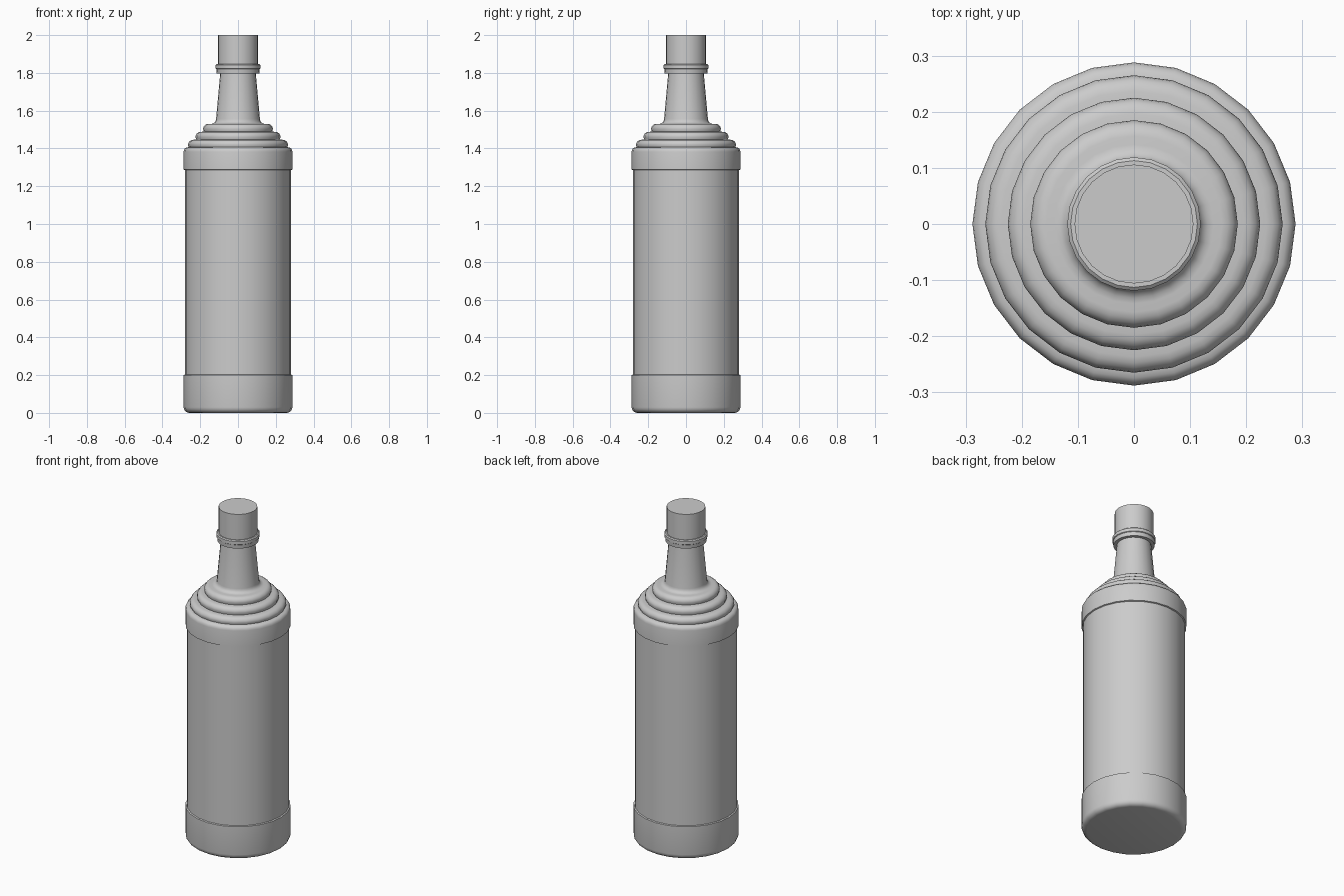
import bpy, bmesh, math

cube = bpy.data.objects.get("Cube")
if cube:
    bpy.data.objects.remove(cube, do_unlink=True)

SIDES = 24

grey = bpy.data.materials.new("plain grey")
grey.use_nodes = True
COLOUR = (0.6, 0.6, 0.6, 1.0)
grey.diffuse_color = COLOUR
grey.node_tree.nodes["Principled BSDF"].inputs["Base Color"].default_value = COLOUR


def arc(r, z, size_r, size_z, start, end, steps=4):
    """Elliptical arc of profile points around centre (r, z), in degrees."""
    angles = [math.radians(start + (end - start) * i / steps) for i in range(steps + 1)]
    return [(r + size_r * math.cos(a), z + size_z * math.sin(a)) for a in angles]


def lathe(name, profile):
    """Turn a profile of (radius, height) points about z, with flat end caps."""
    bm = bmesh.new()
    rings = []
    for r, z in profile:
        rings.append([bm.verts.new((r * math.cos(2 * math.pi * i / SIDES),
                                    r * math.sin(2 * math.pi * i / SIDES), z))
                      for i in range(SIDES)])
    for low, high in zip(rings, rings[1:]):
        for i in range(SIDES):
            j = (i + 1) % SIDES
            bm.faces.new((low[i], low[j], high[j], high[i]))
    bm.faces.new(rings[0][::-1])
    bm.faces.new(rings[-1])
    mesh = bpy.data.meshes.new(name)
    bm.to_mesh(mesh)
    bm.free()
    mesh.materials.append(grey)
    obj = bpy.data.objects.new(name, mesh)
    bpy.context.collection.objects.link(obj)
    bpy.ops.object.select_all(action='DESELECT')
    obj.select_set(True)
    bpy.context.view_layer.objects.active = obj
    bpy.ops.object.shade_smooth_by_angle(angle=math.radians(35))
    return obj


# Body: rounded base band, recessed label panel, upper band
body = arc(0.258, 0.03, 0.03, 0.03, -90, 0)
body += [(0.288, 0.20), (0.281, 0.203), (0.281, 1.285), (0.288, 1.288)]
body += arc(0.266, 1.382, 0.022, 0.024, 0, 90)

# Shoulder: three stepped, rounded rings
for radius, bottom, top in [(0.265, 1.406, 1.446), (0.225, 1.446, 1.488), (0.185, 1.488, 1.53)]:
    body += [(radius - 0.004, bottom + 0.001)]
    body += arc(radius - 0.028, top - 0.027, 0.028, 0.027, 0, 90)

# Neck: fillet at the shoulder, then a straight taper
body += arc(0.142, 1.556, 0.026, 0.026, 270, 180)
body += [(0.094, 1.80)]
lathe("bottle_body", body)

# Collar: narrow lower lip with a wider ring above
lathe("neck_collar", [(0.09, 1.797), (0.113, 1.797), (0.115, 1.82), (0.119, 1.823),
                      (0.119, 1.842), (0.113, 1.847), (0.10, 1.847)])

# Cap
lathe("cap", [(0.106, 1.84), (0.106, 2.0)])
